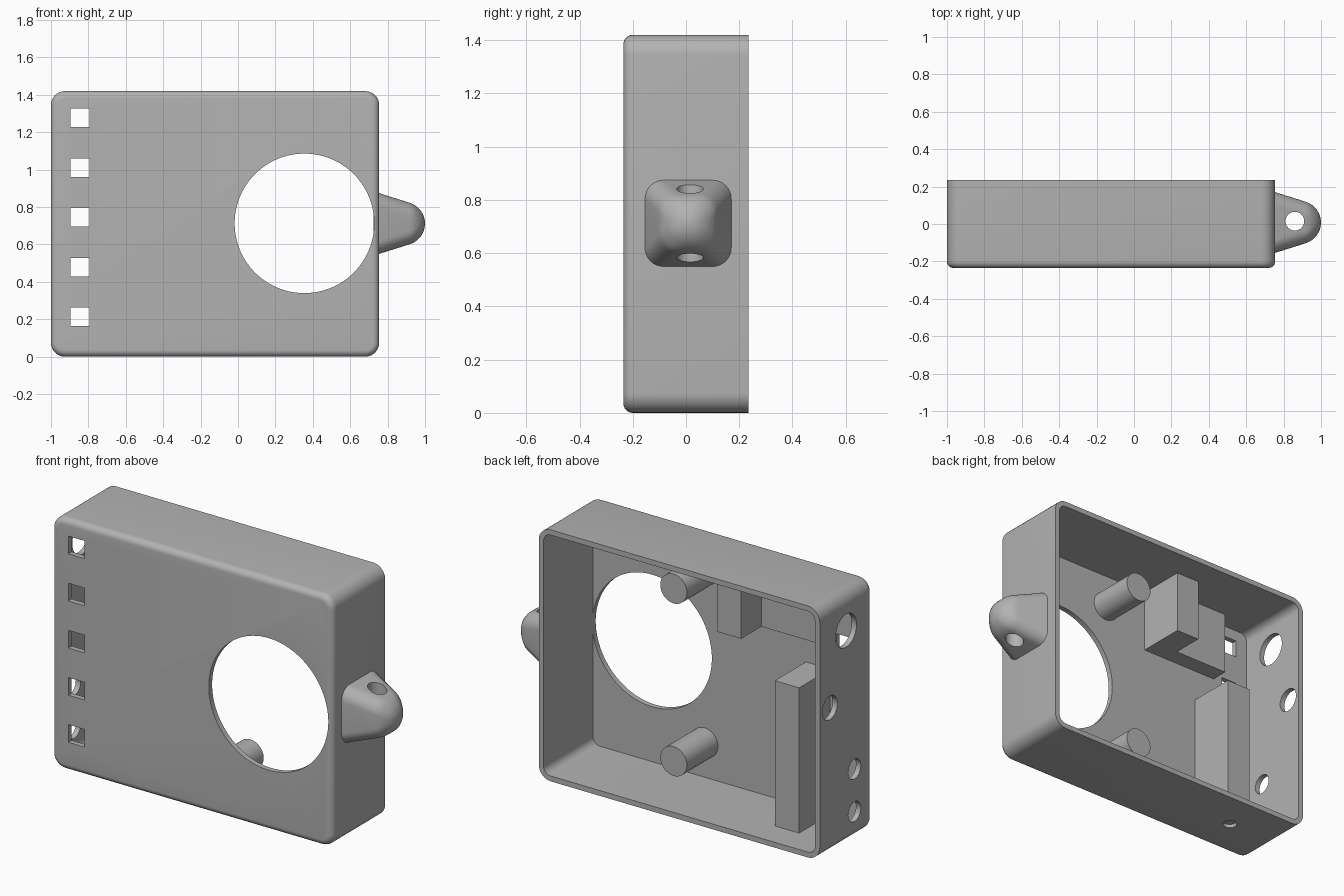
import bpy
import bmesh
from math import sin, cos, pi, radians
from mathutils import Vector, Matrix

if "Cube" in bpy.data.objects:
    bpy.data.objects.remove(bpy.data.objects["Cube"])

grey = bpy.data.materials.new("plain grey")
grey.use_nodes = True
GREY = (0.45, 0.45, 0.45, 1)
grey.diffuse_color = GREY
grey.node_tree.nodes["Principled BSDF"].inputs["Base Color"].default_value = GREY

X0, X1, DEPTH, TOP = -1.0, 0.755, 0.235, 1.42
WALL, FILLET, CORNER = 0.03, 0.035, 0.075
CX, CZ = (X0 + X1) / 2, TOP / 2
HX, HZ = (X1 - X0) / 2, TOP / 2
PLATE = -DEPTH + WALL      # inner face of the front plate
POST_END = 0.072


def finish(name, bm):
    """Turn a bmesh into a grey object."""
    bmesh.ops.recalc_face_normals(bm, faces=bm.faces)
    mesh = bpy.data.meshes.new(name)
    bm.to_mesh(mesh)
    bm.free()
    ob = bpy.data.objects.new(name, mesh)
    bpy.context.collection.objects.link(ob)
    mesh.materials.append(grey)
    return ob


def rounded_rect(hu, hv, r, steps=8):
    """Outline of a rectangle with rounded corners."""
    pts = []
    for quarter, (su, sv) in enumerate(((1, 1), (-1, 1), (-1, -1), (1, -1))):
        for i in range(steps + 1):
            a = (quarter + i / steps) * pi / 2
            pts.append((su * (hu - r) + r * cos(a), sv * (hv - r) + r * sin(a)))
    return pts


def loft(name, sections, place):
    """Skin rounded rectangles (position, half u, half v, radius)."""
    bm = bmesh.new()
    rings = [[bm.verts.new(place(p, u, v)) for u, v in rounded_rect(hu, hv, r)]
             for p, hu, hv, r in sections]
    for a, b in zip(rings, rings[1:]):
        n = len(a)
        for i in range(n):
            j = (i + 1) % n
            bm.faces.new((a[i], a[j], b[j], b[i]))
    bm.faces.new(rings[0])
    bm.faces.new(rings[-1])
    return finish(name, bm)


def box(name, lo, hi):
    lo, hi = Vector(lo), Vector(hi)
    bm = bmesh.new()
    size = Matrix.Diagonal((*(hi - lo), 1))
    bmesh.ops.create_cube(bm, size=1, matrix=Matrix.Translation((lo + hi) / 2) @ size)
    return finish(name, bm)


def cylinder(name, centre, r, length, axis, sides=48):
    turn = Vector((0, 0, 1)).rotation_difference(Vector(axis)).to_matrix().to_4x4()
    bm = bmesh.new()
    bmesh.ops.create_cone(bm, cap_ends=True, segments=sides, radius1=r, radius2=r,
                          depth=length, matrix=Matrix.Translation(centre) @ turn)
    return finish(name, bm)


def cut(target, cutter):
    """Subtract a cutter and delete it."""
    cutter.hide_render = True
    mod = target.modifiers.new("cut", "BOOLEAN")
    mod.operation, mod.solver, mod.object = "DIFFERENCE", "EXACT", cutter
    bpy.context.view_layer.objects.active = target
    bpy.ops.object.modifier_apply(modifier=mod.name)
    bpy.data.objects.remove(cutter)


def in_case(p, u, v):
    return (CX + u, p, CZ + v)


# Case: rounded box with a softened front edge, hollow and open at the back
case_rings = []
for i in range(7):
    a = i / 6 * pi / 2
    inset = FILLET * (1 - sin(a))
    case_rings.append((-DEPTH + FILLET * (1 - cos(a)), HX - inset, HZ - inset, CORNER - inset))
case_rings.append((DEPTH, HX, HZ, CORNER))
case = loft("case", case_rings, in_case)
inner = (HX - WALL, HZ - WALL, CORNER - WALL)
cut(case, loft("cavity", [(PLATE, *inner), (DEPTH + 0.1, *inner)], in_case))

# Large round opening and the column of square windows in the front plate
cut(case, cylinder("opening", (0.355, -DEPTH, 0.713), 0.373, 0.2, (0, 1, 0), 96))
for i in range(5):
    z = 0.213 + i * 0.266
    cut(case, box("window", (-0.895, -0.3, z - 0.05), (-0.795, -0.15, z + 0.05)))

# Cable holes in the side wall and one in the floor
for y, z, r in ((0, 1.21, 0.093), (0.145, 0.83, 0.067), (-0.075, 0.4, 0.056), (-0.075, 0.16, 0.056)):
    cut(case, cylinder("side_hole", (X0, y, z), r, 0.2, (1, 0, 0)))
cut(case, cylinder("floor_hole", (-0.67, 0.01, 0), 0.038, 0.2, (0, 0, 1)))

# Tapered hanging lug with a rounded tip and a vertical hole
lug_rings = [(0.74, 0.167, 0.167, 0.07), (X1, 0.162, 0.162, 0.07), (0.915, 0.112, 0.112, 0.07)]
for i in range(1, 9):
    a = radians(20 + i * 8.5)
    h = 0.119 * cos(a)
    lug_rings.append((0.874 + 0.126 * sin(a), h, h, min(0.07, h * 0.85)))
lug = loft("hanging_lug", lug_rings, lambda p, u, v: (p, 0.008 + u, 0.712 + v))
cut(lug, cylinder("lug_hole", (0.86, 0.015, 0.712), 0.05, 0.6, (0, 0, 1)))

# Mounting posts behind the front plate
for name, z in (("lower_post", 0.226), ("upper_post", 1.2)):
    start = PLATE - 0.01
    cylinder(name, (0.027, (start + POST_END) / 2, z), 0.083, POST_END - start, (0, 1, 0))

# Inner support blocks, sunk slightly into the walls
back = PLATE - 0.01
box("lower_block", (-0.757, back, 0.02), (-0.605, POST_END, 0.85))
box("upper_block", (-0.395, back, 1.03), (-0.247, POST_END, TOP - 0.02))
box("upper_shelf", (-0.737, back, 1.03), (-0.39, -0.108, TOP - 0.02))

# Smooth curved surfaces, keep hard edges
bpy.ops.object.select_all(action="DESELECT")
for ob in bpy.context.scene.objects:
    if ob.type == "MESH":
        ob.select_set(True)
        bpy.context.view_layer.objects.active = ob
bpy.ops.object.shade_smooth_by_angle(angle=radians(30))
